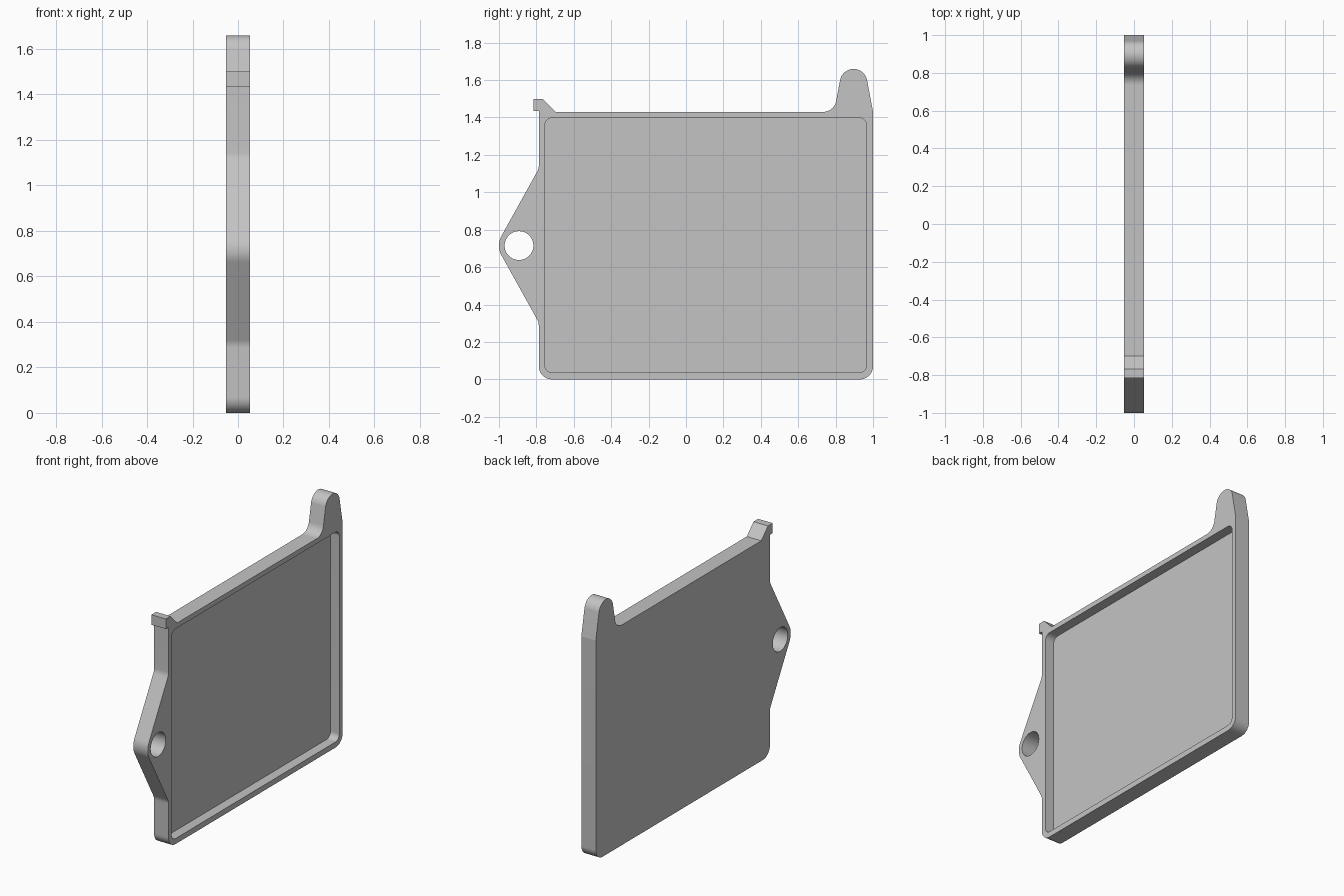
import bpy
import bmesh
import math
from mathutils import Vector

cube = bpy.data.objects.get("Cube")
if cube:
    bpy.data.objects.remove(cube, do_unlink=True)

HALF = 0.052        # half the plate thickness
FLOOR = -0.011      # x of the recess floor

grey = bpy.data.materials.new("plain grey")
grey.use_nodes = True
colour = (0.55, 0.55, 0.55, 1)
grey.diffuse_color = colour
grey.node_tree.nodes["Principled BSDF"].inputs["Base Color"].default_value = colour


def rounded(corners):
    """Turn (y, z, radius) corners into an outline with filleted corners."""
    out = []
    for i, (y, z, r) in enumerate(corners):
        p = Vector((y, z))
        if r == 0:
            out.append(p)
            continue
        a = (Vector(corners[i - 1][:2]) - p).normalized()
        b = (Vector(corners[(i + 1) % len(corners)][:2]) - p).normalized()
        half = a.angle(b) / 2
        centre = p + (a + b).normalized() * (r / math.sin(half))
        start = p + a * (r / math.tan(half)) - centre
        end = p + b * (r / math.tan(half)) - centre
        turn = math.atan2(start.x * end.y - start.y * end.x, start.dot(end))
        steps = max(3, math.ceil(abs(turn) / math.radians(6)))
        for k in range(steps + 1):
            t = turn * k / steps
            out.append(centre + Vector((start.x * math.cos(t) - start.y * math.sin(t),
                                        start.x * math.sin(t) + start.y * math.cos(t))))
    return out


def prism(name, outline, x0, x1):
    """Extrude a y-z outline from x0 to x1."""
    bm = bmesh.new()
    face = bm.faces.new([bm.verts.new((x0, p[0], p[1])) for p in outline])
    grown = bmesh.ops.extrude_face_region(bm, geom=[face])["geom"]
    bmesh.ops.translate(bm, vec=(x1 - x0, 0, 0),
                        verts=[v for v in grown if isinstance(v, bmesh.types.BMVert)])
    bmesh.ops.recalc_face_normals(bm, faces=bm.faces)
    mesh = bpy.data.meshes.new(name)
    bm.to_mesh(mesh)
    bm.free()
    mesh.materials.append(grey)
    obj = bpy.data.objects.new(name, mesh)
    bpy.context.collection.objects.link(obj)
    return obj


def cut(target, cutter):
    """Subtract the cutter and discard it."""
    cutter.hide_render = True
    mod = target.modifiers.new("cut", "BOOLEAN")
    mod.operation = "DIFFERENCE"
    mod.solver = "EXACT"
    mod.object = cutter
    bpy.ops.object.modifier_apply(modifier=mod.name)
    bpy.data.objects.remove(cutter, do_unlink=True)


# Plate silhouette: body, tall finger, small hook and pointed side lug
plate = prism("tray_plate", rounded([
    (-0.787, 0, 0.07), (1, 0, 0.07),
    (1, 1.43, 0), (0.896, 1.985, 0.0735), (0.792, 1.43, 0.07),
    (-0.698, 1.43, 0), (-0.767, 1.5, 0), (-0.815, 1.5, 0),
    (-0.815, 1.435, 0), (-0.787, 1.435, 0),
    (-0.787, 1.126, 0.07), (-1.0155, 0.715, 0.107), (-0.787, 0.304, 0.07),
]), -HALF, HALF)
bpy.ops.object.select_all(action="DESELECT")
bpy.context.view_layer.objects.active = plate
plate.select_set(True)

# Shallow recess on the right face
cut(plate, prism("recess_cutter", rounded([
    (-0.755, 0.036, 0.04), (0.965, 0.036, 0.04),
    (0.965, 1.398, 0.04), (-0.755, 1.398, 0.04),
]), FLOOR, HALF + 0.1))

# Round hole through the lug
angles = [math.tau * i / 64 for i in range(64)]
cut(plate, prism("hole_cutter", [
    (-0.893 + 0.077 * math.cos(a), 0.715 + 0.077 * math.sin(a)) for a in angles
], -0.2, 0.2))

bpy.ops.object.shade_smooth_by_angle(angle=math.radians(10))
